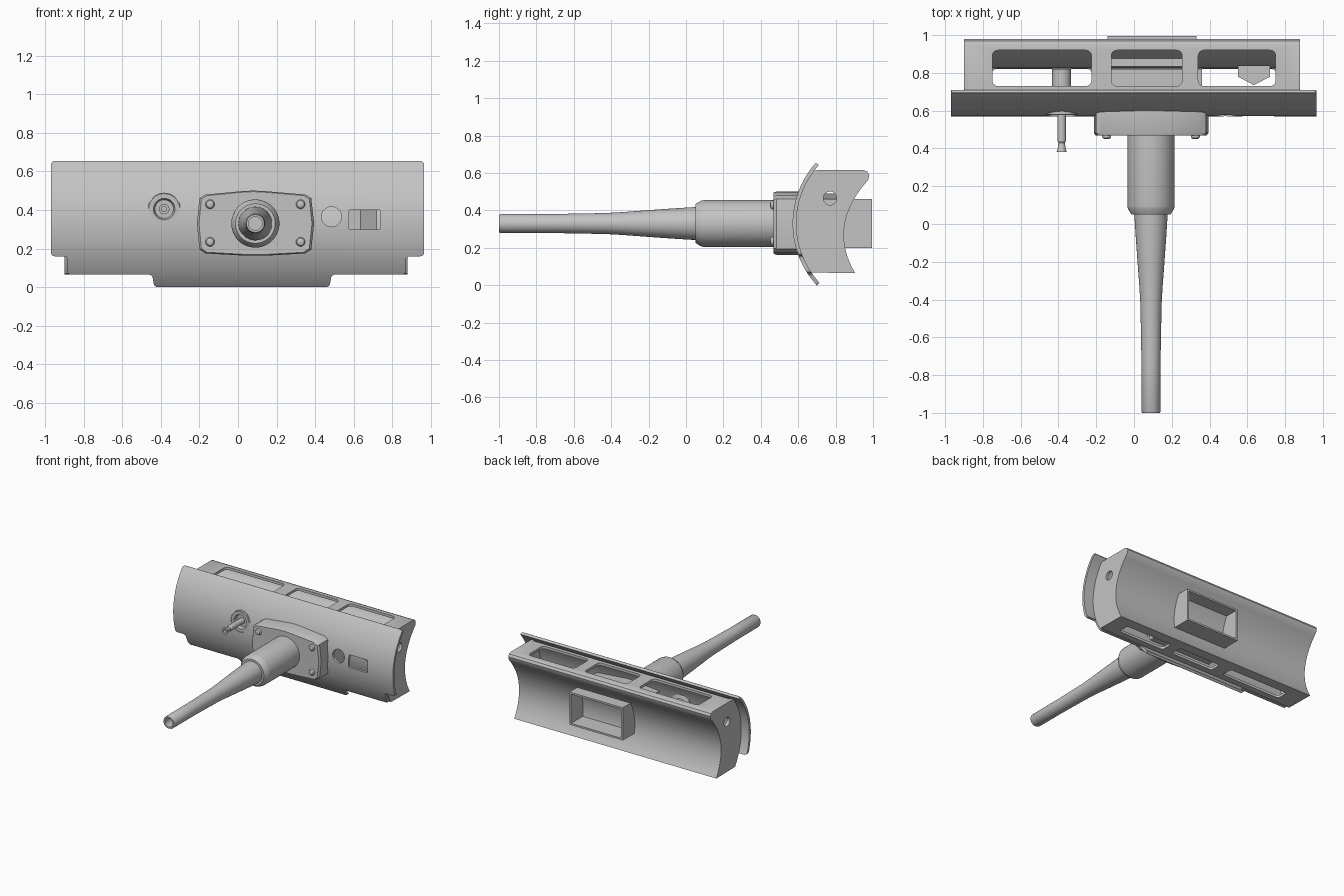
import bpy, bmesh, math
from mathutils import Vector

if "Cube" in bpy.data.objects:
    bpy.data.objects.remove(bpy.data.objects["Cube"])

steel = bpy.data.materials.new("steel_grey")
steel.diffuse_color = (0.55, 0.55, 0.55, 1)
steel.use_nodes = True
steel.node_tree.nodes["Principled BSDF"].inputs["Base Color"].default_value = steel.diffuse_color

PLACE = {'x': lambda p, t: (t, p[0], p[1]),
         'y': lambda p, t: (p[0], t, p[1]),
         'z': lambda p, t: (p[0], p[1], t)}


def finish(name, bm):
    bmesh.ops.recalc_face_normals(bm, faces=bm.faces)
    me = bpy.data.meshes.new(name)
    bm.to_mesh(me)
    bm.free()
    me.materials.append(steel)
    ob = bpy.data.objects.new(name, me)
    bpy.context.collection.objects.link(ob)
    return ob


def prism(name, pts, axis, a, b, rounding=0.0, scale=1.0, lip=0.0):
    """Extrude an outline along an axis; optional rounded corners and a narrowed first end."""
    bm = bmesh.new()
    c = sum((Vector(p) for p in pts), Vector((0, 0))) / len(pts)
    levels = [(a, scale), (a + lip, 1.0), (b, 1.0)] if lip else [(a, 1.0), (b, 1.0)]
    rings = [[bm.verts.new(PLACE[axis](c + (Vector(p) - c) * s, t)) for p in pts] for t, s in levels]
    n = len(pts)
    sides = []
    for r0, r1 in zip(rings, rings[1:]):
        for i in range(n):
            bm.faces.new((r0[i], r0[(i + 1) % n], r1[(i + 1) % n], r1[i]))
            sides.append(bm.edges.get((r0[i], r1[i])))
    bm.faces.new(rings[0])
    bm.faces.new(rings[-1])
    if rounding:
        bmesh.ops.recalc_face_normals(bm, faces=bm.faces)
        bmesh.ops.bevel(bm, geom=sides, offset=rounding, segments=4, profile=0.5, affect='EDGES')
    return finish(name, bm)


def rect(x0, x1, y0, y1):
    return [(x0, y0), (x1, y0), (x1, y1), (x0, y1)]


def circle(cx, cy, r, n=32):
    return [(cx + r * math.cos(2 * math.pi * i / n), cy + r * math.sin(2 * math.pi * i / n)) for i in range(n)]


def lathe(name, profile, cx, cz, n=40):
    """Revolve (radius, y) points around an axis along y."""
    bm = bmesh.new()
    rings = [[bm.verts.new((p[0], y, p[1])) for p in circle(cx, cz, r, n)] for r, y in profile]
    for r0, r1 in zip(rings, rings[1:]):
        for i in range(n):
            bm.faces.new((r0[i], r0[(i + 1) % n], r1[(i + 1) % n], r1[i]))
    bm.faces.new(rings[0])
    bm.faces.new(rings[-1])
    return finish(name, bm)


def carve(ob, tools, op='DIFFERENCE'):
    """Apply booleans and remove the cutters."""
    for t in tools:
        m = ob.modifiers.new("cut", 'BOOLEAN')
        m.operation, m.object, m.solver = op, t, 'EXACT'
        deps = bpy.context.evaluated_depsgraph_get()
        me = bpy.data.meshes.new_from_object(ob.evaluated_get(deps))
        ob.modifiers.clear()
        ob.data = me
        bpy.data.objects.remove(t)


GX, GZ = 0.09, 0.33          # gun axis
CY, R = 1.057, 0.487         # shield curvature centre and radius


def arc(r, z0, z1, n=28):
    a0, a1 = math.asin((z0 - GZ) / r), math.asin((z1 - GZ) / r)
    return [(CY - r * math.cos(a0 + (a1 - a0) * i / n), GZ + r * math.sin(a0 + (a1 - a0) * i / n))
            for i in range(n + 1)]


# Curved shield with stepped lower edge and openings
shield = prism("curved_shield", arc(R, -0.001, 0.656) + arc(R - 0.02, 0.013, 0.642)[::-1], 'x', -1.05, 1.05)
outline = [(-0.97, 0.655), (-0.97, 0.16), (-0.885, 0.16), (-0.885, 0.065), (-0.445, 0.065), (-0.435, 0),
           (0.475, 0), (0.485, 0.065), (0.87, 0.065), (0.87, 0.16), (0.965, 0.16), (0.965, 0.655)]
carve(shield, [prism("outline", outline, 'y', 0.3, 0.95, 0.018)], 'INTERSECT')
carve(shield, [prism("sight_cut", circle(0.485, 0.365, 0.052), 'y', 0.4, 0.75),
               prism("slot_cut", rect(0.575, 0.74, 0.3, 0.4), 'y', 0.4, 0.75, 0.006),
               prism("port_cut", circle(-0.383, 0.405, 0.08), 'y', 0.4, 0.75)])

# Rear housing: bent sheet over the top, concave back and bottom
back = [(0.70, 0.615), (0.95, 0.615), (0.97, 0.607), (0.98, 0.588), (0.974, 0.563)]
P0, P1, P2 = Vector((0.974, 0.563)), Vector((0.755, 0.32)), Vector((0.904, 0.065))
back += [tuple(P0 * (1 - t) ** 2 + P1 * 2 * t * (1 - t) + P2 * t * t) for t in [i / 18 for i in range(1, 19)]]
back.append((0.675, 0.068))


def inset(path, d):
    out = []
    for i, p in enumerate(path):
        ds = []
        if i > 0:
            ds.append((Vector(p) - Vector(path[i - 1])).normalized())
        if i < len(path) - 1:
            ds.append((Vector(path[i + 1]) - Vector(p)).normalized())
        ns = [Vector((v.y, -v.x)) for v in ds]
        m = sum(ns, Vector((0, 0))).normalized()
        out.append(tuple(Vector(p) + m * d / max(0.4, m.dot(ns[0]))))
    return out


housing = prism("rear_housing", back + inset(back, 0.02)[::-1], 'x', -0.88, 0.865)
cuts = []
for x0, x1 in ((-0.75, -0.225), (-0.12, 0.255), (0.34, 0.75)):
    cuts.append(prism("top_window", rect(x0, x1, 0.73, 0.92), 'z', 0.57, 0.7, 0.03))
    cuts.append(prism("bottom_window", rect(x0, x1, 0.725, 0.82), 'z', 0.0, 0.11, 0.02))
carve(housing, cuts)

# End cheeks with a trunnion hole
cheek = [p for p in back if p[1] < 0.62] + arc(R - 0.018, 0.07, 0.612, 16)
for side, x0, x1 in (("left", -0.9, -0.875), ("right", 0.86, 0.88)):
    c = prism(side + "_cheek", cheek, 'x', x0, x1)
    carve(c, [prism("trunnion_cut", circle(0.77, 0.465, 0.036, 24), 'x', x0 - 0.1, x1 + 0.1)])

# Rectangular breech frame on the back
frame = prism("breech_frame", rect(-0.14, 0.33, 0.2, 0.46), 'y', 0.835, 0.995)
carve(frame, [prism("frame_cut", rect(-0.126, 0.316, 0.214, 0.446), 'y', 0.7, 1.1)])

# Gun mount block with narrowed front edge, running back to the housing wall
block = [(-0.2, 0.462), (-0.17, 0.48), (0.02, 0.498), (0.08, 0.501), (0.14, 0.498), (0.35, 0.48), (0.38, 0.462),
         (0.395, 0.33), (0.38, 0.195), (0.35, 0.175), (0.14, 0.163), (0.04, 0.163), (-0.17, 0.175), (-0.2, 0.195),
         (-0.213, 0.33)]
prism("gun_mount", block, 'y', 0.468, 0.605, 0, 0.965, 0.015)
prism("gun_cradle", [(-0.19, 0.46), (0.08, 0.49), (0.36, 0.46), (0.36, 0.19), (-0.19, 0.19)], 'y', 0.59, 0.82)

# Domed mount bolts
for bx in (-0.145, 0.325):
    for bz in (0.235, 0.43):
        lathe("mount_bolt", [(0.024, 0.48), (0.024, 0.461), (0.019, 0.453), (0.009, 0.449)], bx, bz, 20)

# Main barrel: sleeve, tapered tube and bore
lathe("barrel_sleeve", [(0.125, 0.48), (0.125, 0.095), (0.122, 0.08), (0.103, 0.05), (0.08, 0.05)], GX, GZ, 48)
lathe("main_barrel", [(0.088, 0.1), (0.087, 0.03), (0.08, -0.08), (0.07, -0.22), (0.061, -0.34), (0.056, -0.43),
                      (0.051, -0.7), (0.05, -0.992), (0.046, -1.0), (0.035, -1.0), (0.035, -0.9)], GX, GZ, 48)

# Secondary gun with recessed port ring and rear body
lathe("secondary_gun", [(0.05, 0.82), (0.05, 0.62), (0.085, 0.61), (0.085, 0.58), (0.08, 0.576), (0.056, 0.576),
                        (0.048, 0.6), (0.023, 0.6), (0.023, 0.44), (0.017, 0.43), (0.021, 0.4), (0.027, 0.38),
                        (0.013, 0.38), (0.013, 0.43)], -0.383, 0.405, 32)

# Wedge-shaped sight prism behind the slot
prism("sight_prism", [(0.55, 0.84), (0.55, 0.78), (0.635, 0.735), (0.72, 0.78), (0.72, 0.84)], 'z', 0.29, 0.41)

# Smooth curves, keep hard edges
bpy.ops.object.select_all(action='SELECT')
bpy.context.view_layer.objects.active = shield
bpy.ops.object.shade_smooth_by_angle(angle=math.radians(28))
